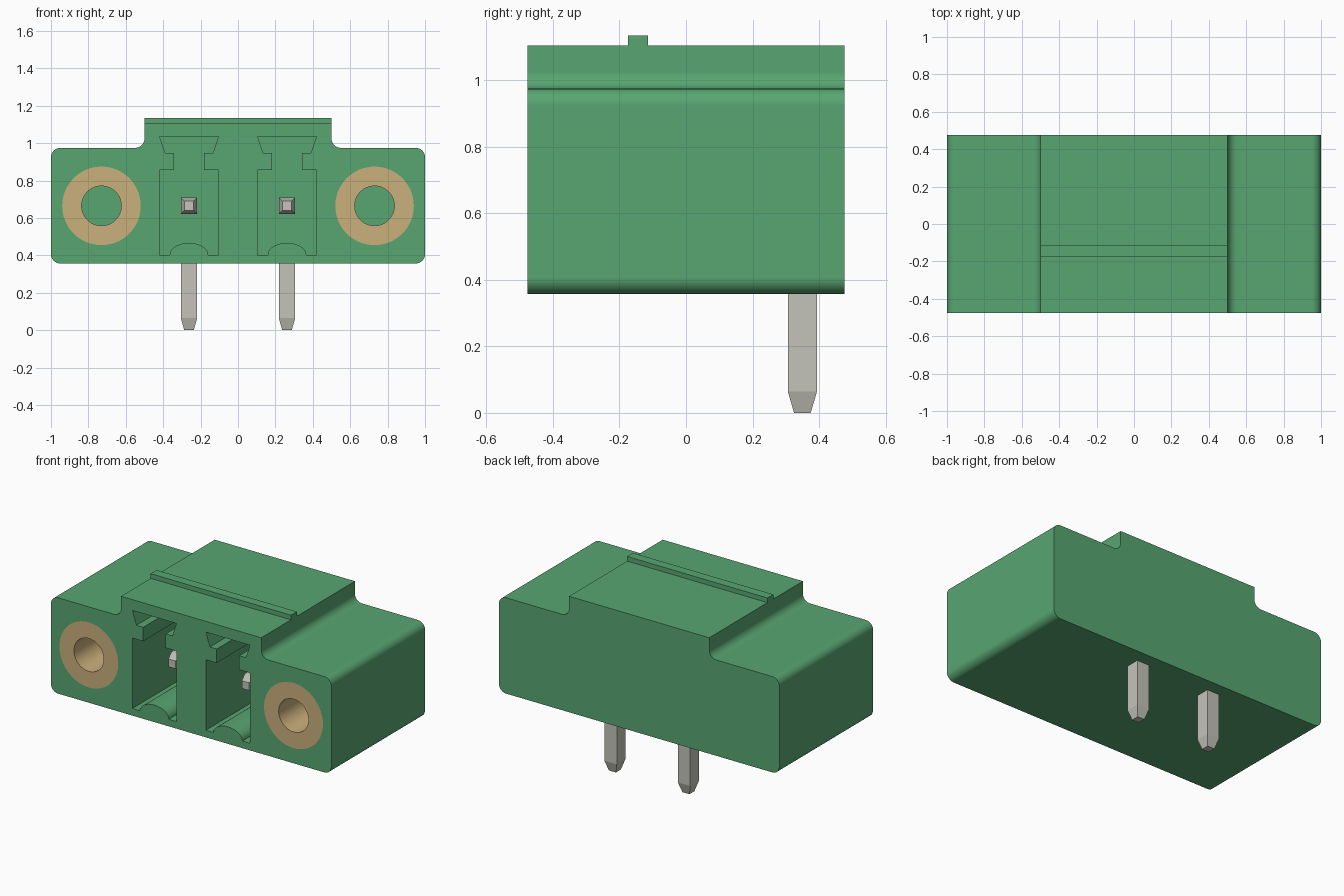
import bpy, bmesh, math
from mathutils import Vector

cube = bpy.data.objects.get("Cube")
if cube:
    bpy.data.objects.remove(cube, do_unlink=True)


def material(name, rgb):
    m = bpy.data.materials.new(name)
    m.use_nodes = True
    m.diffuse_color = (*rgb, 1)
    m.node_tree.nodes["Principled BSDF"].inputs["Base Color"].default_value = (*rgb, 1)
    return m


GREEN = material("green plastic", (0.098, 0.38, 0.167))
BRASS = material("brass", (0.60, 0.435, 0.20))
TIN = material("tin", (0.55, 0.55, 0.49))

FRONT, BACK = -0.477, 0.477
MID_Z = 0.665          # height of the contacts and screw inserts


def make(name, bm, mat):
    bmesh.ops.recalc_face_normals(bm, faces=bm.faces)
    me = bpy.data.meshes.new(name)
    bm.to_mesh(me)
    bm.free()
    me.materials.append(mat)
    ob = bpy.data.objects.new(name, me)
    bpy.context.collection.objects.link(ob)
    return ob


def loft(name, rings, mat, caps=True, closed=False):
    """Skin a list of equal-length vertex rings."""
    bm = bmesh.new()
    vr = [[bm.verts.new(p) for p in r] for r in rings]
    pairs = list(zip(vr, vr[1:])) + ([(vr[-1], vr[0])] if closed else [])
    for a, b in pairs:
        for i in range(len(a)):
            j = (i + 1) % len(a)
            bm.faces.new((a[i], a[j], b[j], b[i]))
    if caps:
        bm.faces.new(vr[0])
        bm.faces.new(vr[-1])
    return make(name, bm, mat)


def extrude(name, profile, y0, y1, mat):
    return loft(name, [[(x, y, z) for x, z in profile] for y in (y0, y1)], mat)


def circle(cx, cz, r, n=64):
    return [(cx + r * math.cos(2 * math.pi * i / n),
             cz + r * math.sin(2 * math.pi * i / n)) for i in range(n)]


def rounded(points, r, n=8):
    """Round every right-angled corner that is flagged."""
    out = []
    for i, (x, z, flag) in enumerate(points):
        p = Vector((x, z))
        if not flag:
            out.append(p)
            continue
        a = (Vector(points[i - 1][:2]) - p).normalized()
        b = (Vector(points[(i + 1) % len(points)][:2]) - p).normalized()
        for k in range(n + 1):
            t = k / n * math.pi / 2
            out.append(p + r * (a * (1 - math.sin(t)) + b * (1 - math.cos(t))))
    return out


def smooth(ob):
    bpy.ops.object.select_all(action="DESELECT")
    ob.select_set(True)
    bpy.context.view_layer.objects.active = ob
    bpy.ops.object.shade_smooth_by_angle(angle=math.radians(30))


# Housing: stepped profile with rounded corners
half = [(1, 0.357, 1), (1, 0.975, 1), (0.5, 0.975, 1), (0.5, 1.105, 0)]
outline = half + [(-x, z, f) for x, z, f in reversed(half)]
housing = extrude("housing", rounded(outline, 0.05), FRONT, BACK, GREEN)

# Socket outline: keyed slot on top, rounded hump on the floor
hump = [(0.103 * math.cos(t), 0.403 + 0.064 * math.sin(t))
        for t in [math.pi * (1 - i / 16) for i in range(17)]]
slot = [(0.157, 0.403), (0.157, 0.857), (0.08, 0.857), (0.08, 0.947),
        (0.128, 0.947), (0.157, 1.035)]
socket = hump + slot + [(-x, z) for x, z in reversed(slot)]

cutters = []
for s in (-1, 1):
    cutters.append(extrude("socket_cutter", [(x + s * 0.262, z) for x, z in socket],
                           FRONT - 0.1, 0.23, GREEN))
    cutters.append(extrude("insert_cutter", circle(s * 0.73, MID_Z, 0.21),
                           FRONT - 0.1, 0.1, GREEN))
for c in cutters:
    c.hide_render = True
    mod = housing.modifiers.new("cut", "BOOLEAN")
    mod.operation, mod.solver, mod.object = "DIFFERENCE", "EXACT", c
    bpy.context.view_layer.objects.active = housing
    bpy.ops.object.modifier_apply(modifier=mod.name)
for c in cutters:
    bpy.data.objects.remove(c, do_unlink=True)
smooth(housing)
wn = housing.modifiers.new("even shading", "WEIGHTED_NORMAL")
wn.keep_sharp = True

# Locking rib across the top
extrude("locking_rib", [(-0.5, 1.10), (0.5, 1.10), (0.5, 1.135), (-0.5, 1.135)],
        -0.175, -0.115, GREEN)

# Bent contacts: front tip, mitred bend, solder tail (y, z, half size, side direction)
path = [(-0.30, MID_Z, 0.025, (0, 1)), (-0.24, MID_Z, 0.044, (0, 1)),
        (0.35, MID_Z, 0.044, (1, 1)),
        (0.35, 0.065, 0.044, (1, 0)), (0.35, 0.0, 0.025, (1, 0))]

for side, s in (("right", -1), ("left", 1)):
    rings = []
    for y, z, h, (ny, nz) in path:
        rings.append([(s * 0.262 + a * h, y + b * ny * h, z + b * nz * h)
                      for a, b in ((-1, -1), (1, -1), (1, 1), (-1, 1))])
    loft(side + "_contact_pin", rings, TIN)

    # Threaded screw insert: a tube flush with the front face
    tube = [(0.21, FRONT), (0.106, FRONT), (0.106, 0.1), (0.21, 0.1)]
    rings = [[(x, y, z) for x, z in circle(s * 0.73, MID_Z, r)] for r, y in tube]
    smooth(loft(side + "_screw_insert", rings, BRASS, caps=False, closed=True))
